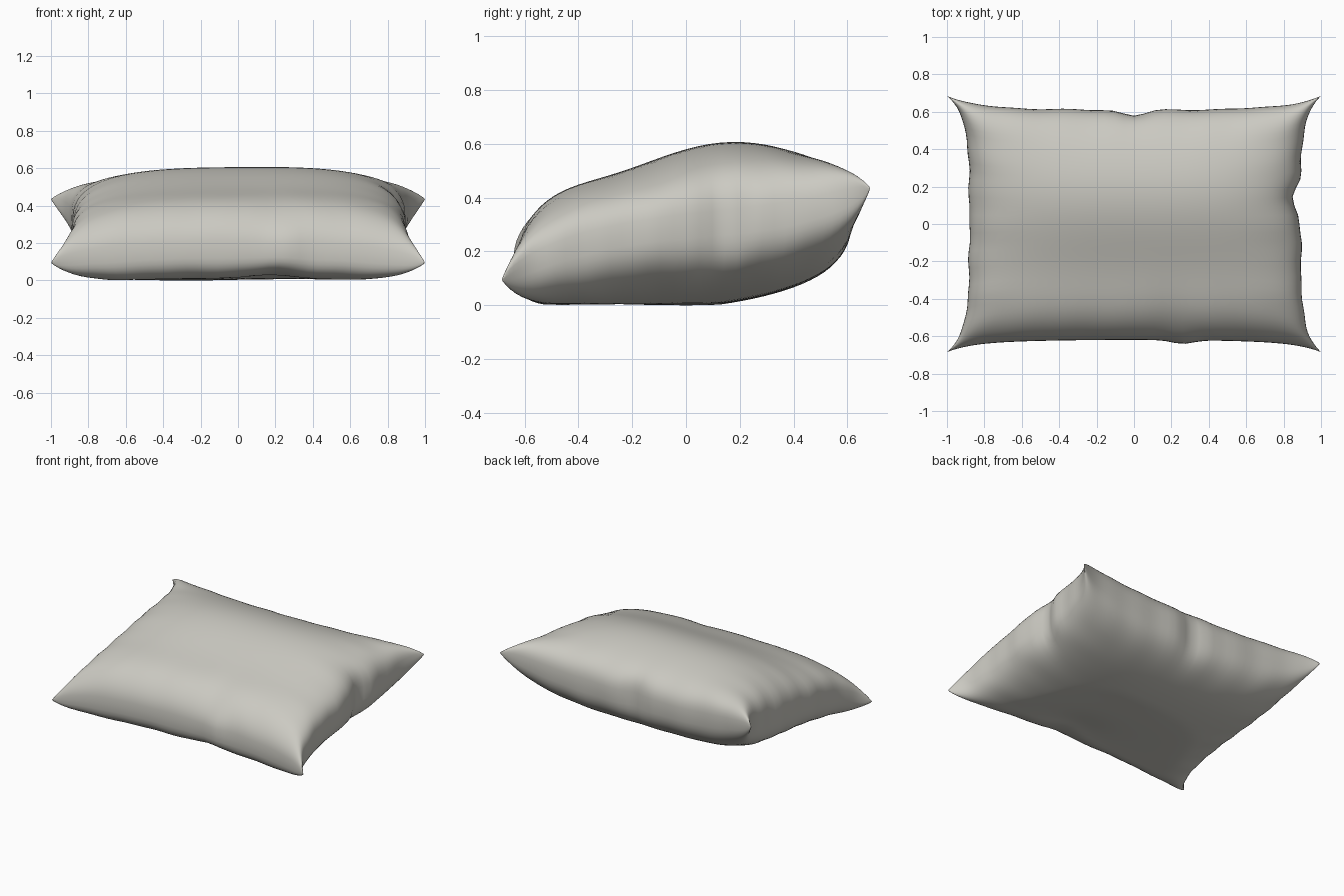
import bpy, bmesh, math

if "Cube" in bpy.data.objects:
    bpy.data.objects.remove(bpy.data.objects["Cube"])

NU, NV = 56, 44

def bump(t, centre, width):
    return math.exp(-((t - centre) / width) ** 2)

def wrinkle(t, phase):
    # irregular gathering along a seam
    return 0.5 * math.sin(13 * t + phase) + 0.5 * math.sin(23 * t + 2.3 * phase)

def soft_min(a, b):
    if min(a, b) < 1e-4:
        return 0.0
    return (a ** -3 + b ** -3 - 1) ** (-1 / 3)

def pillow_point(u, v, side):
    au, av = abs(u), abs(v)
    # outline: nearly straight edges, corners drawn out into points
    x = u * (0.88 + 0.02 * av ** 2 + 0.10 * av ** 7)
    y = v * (0.61 + 0.03 * au ** 2.5 + 0.045 * au ** 8)
    # pinched notches and gathers in the seams
    ex, ey = au ** 10, av ** 10
    calm_u, calm_v = 1 - au ** 4, 1 - av ** 4
    if u > 0:
        x -= ex * (0.045 * bump(v, 0.2, 0.12) + 0.006 * calm_v * wrinkle(v, 1))
        x += ex * 0.012 * calm_v
    else:
        x += ex * 0.006 * calm_v * wrinkle(v, 2)
    if v > 0:
        y -= ey * (0.03 * bump(u, 0, 0.08) + 0.004 * calm_u * wrinkle(u, 3))
    else:
        y -= ey * (0.01 * calm_u + 0.02 * bump(u, 0.26, 0.08))
    # tilted middle surface; front corners droop, back corners lift
    mid = 0.285 + 0.065 * v - 0.02 * v * v
    mid += 0.105 * math.copysign((au * av) ** 3, v)
    if v < 0:
        mid -= 0.035 * av ** 6 * calm_u
    # stuffed thickness, fuller at the back of the underside
    across = max(0, 1 - au ** 3) ** 0.35
    along = max(0, 1 - av ** (2.3 if side < 0 and v > 0 else 2)) ** 0.35
    # taper to sharp points at the corners
    point = max(0, 1 - (au * av) ** 6) ** 0.55
    puff = 0.297 * soft_min(across, along) * point
    # top slopes down towards the front
    if side > 0:
        puff += across * calm_v * (0.018 * bump(v, 0.3, 0.4) - 0.042 * bump(v, -0.45, 0.42))
    folds = 1 - 0.03 * (au ** 6 * wrinkle(v, 5) + av ** 6 * wrinkle(u, 6))
    # crease running in from the front pinch
    if v < 0:
        folds -= 0.12 * av ** 4 * bump(u, 0.2, 0.1)
    z = mid + side * puff * folds + 0.008 * u * (1 - v * v)
    z = max(z, 0.004 + 0.004 * math.sin(5 * u) * math.cos(4 * v))
    if side < 0:
        z += 0.03 * bump(u, 0.2, 0.25) * bump(v, -0.7, 0.3) * (1 - av ** 8)
    return (x, y, z)

# Two sheets sharing one seam
bm = bmesh.new()
sheets = []
for side in (1, -1):
    grid = []
    for i in range(NU + 1):
        u = math.sin(math.pi / 2 * (2 * i / NU - 1))
        row = []
        for j in range(NV + 1):
            v = math.sin(math.pi / 2 * (2 * j / NV - 1))
            on_seam = i in (0, NU) or j in (0, NV)
            if side < 0 and on_seam:
                row.append(sheets[0][i][j])
            else:
                row.append(bm.verts.new(pillow_point(u, v, side)))
        grid.append(row)
    sheets.append(grid)

for k, g in enumerate(sheets):
    for i in range(NU):
        for j in range(NV):
            quad = [g[i][j], g[i + 1][j], g[i + 1][j + 1], g[i][j + 1]]
            if k:
                quad.reverse()
            bm.faces.new(quad).smooth = True
low = min(v.co.z for v in bm.verts)
for vert in bm.verts:
    vert.co.z -= low

mesh = bpy.data.meshes.new("pillow")
bm.to_mesh(mesh)
bm.free()
pillow = bpy.data.objects.new("pillow", mesh)
bpy.context.collection.objects.link(pillow)

# Plain cloth colour
cloth = bpy.data.materials.new("warm grey cloth")
cloth.diffuse_color = (0.60, 0.59, 0.54, 1)
cloth.use_nodes = True
cloth.node_tree.nodes["Principled BSDF"].inputs["Base Color"].default_value = cloth.diffuse_color
mesh.materials.append(cloth)
